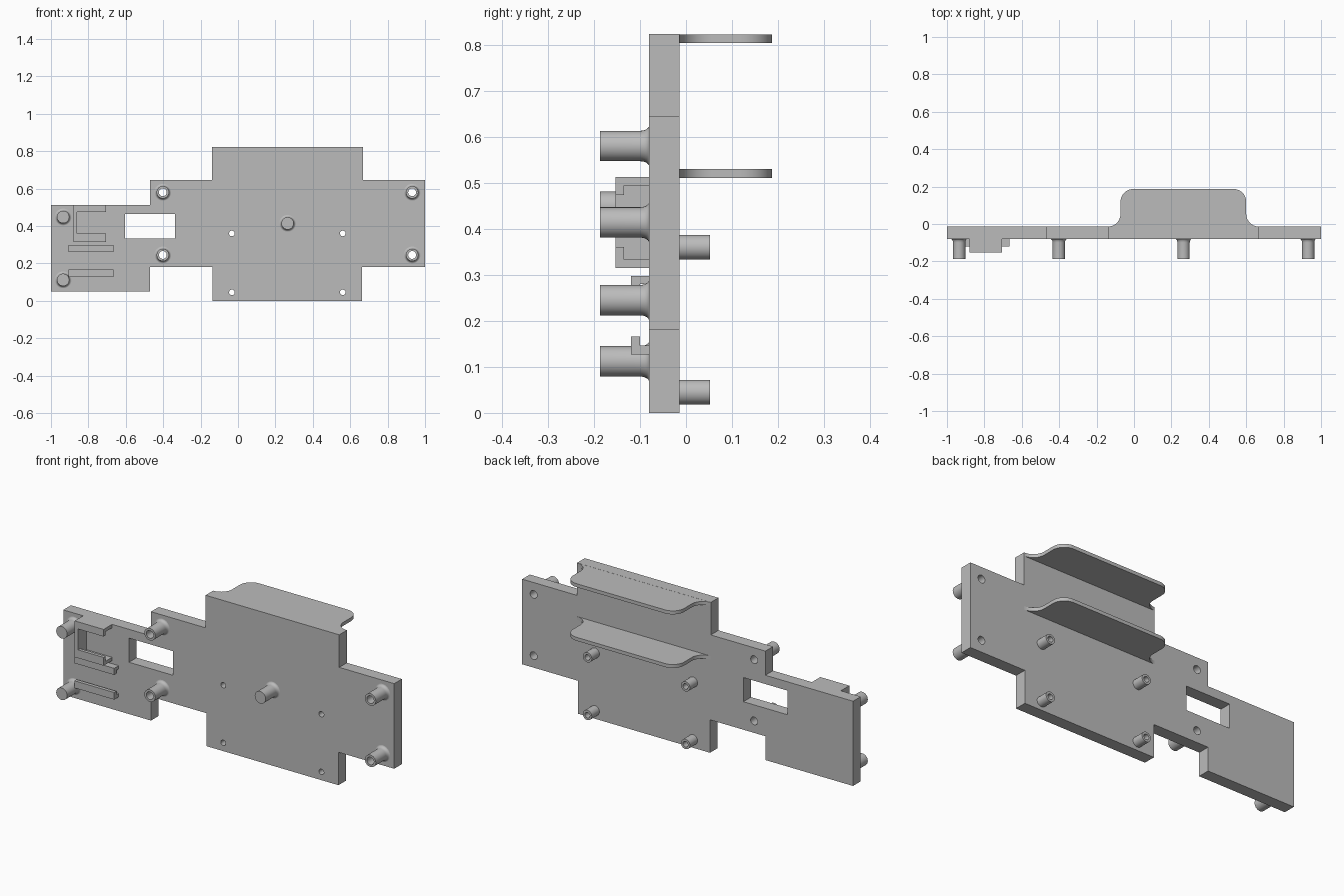
import bpy, bmesh, math

cube = bpy.data.objects.get("Cube")
if cube:
    bpy.data.objects.remove(cube, do_unlink=True)

grey = bpy.data.materials.new("plain grey")
grey.use_nodes = True
COLOUR = (0.5, 0.5, 0.5, 1)
grey.diffuse_color = COLOUR
grey.node_tree.nodes["Principled BSDF"].inputs["Base Color"].default_value = COLOUR

FRONT, BACK = -0.08, -0.014     # the two faces of the plate


def finish(obj, smooth=True):
    obj.data.materials.clear()
    obj.data.materials.append(grey)
    bpy.ops.object.select_all(action='DESELECT')
    obj.select_set(True)
    bpy.context.view_layer.objects.active = obj
    if obj.type == 'CURVE':
        bpy.ops.object.convert(target='MESH')
    if smooth:
        bpy.ops.object.shade_smooth_by_angle(angle=math.radians(35))
    return bpy.context.view_layer.objects.active


def arc(cx, cy, r, start, end, steps=10):
    angles = [math.radians(start + (end - start) * i / steps) for i in range(steps + 1)]
    return [(cx + r * math.cos(a), cy + r * math.sin(a)) for a in angles]


def rect(x0, x1, z0, z1):
    return [(x0, z0), (x1, z0), (x1, z1), (x0, z1)]


def sheet(name, loops, thickness, location, upright):
    """Flat filled outline (later loops are holes) with a thickness."""
    curve = bpy.data.curves.new(name, 'CURVE')
    curve.dimensions = '2D'
    curve.fill_mode = 'BOTH'
    curve.extrude = thickness / 2
    for loop in loops:
        spline = curve.splines.new('POLY')
        spline.points.add(len(loop) - 1)
        for point, (u, v) in zip(spline.points, loop):
            point.co = (u, v, 0, 1)
        spline.use_cyclic_u = True
    obj = bpy.data.objects.new(name, curve)
    obj.location = location
    if upright:
        obj.rotation_euler.x = math.pi / 2
    bpy.context.collection.objects.link(obj)
    return finish(obj)


def lathe(name, profile, x, z, closed):
    """Spin a (radius, y) profile around an axis along y."""
    bm = bmesh.new()
    verts = [bm.verts.new((r, y, 0)) for r, y in profile]
    edges = [bm.edges.new(pair) for pair in zip(verts, verts[1:])]
    if closed:
        edges.append(bm.edges.new((verts[-1], verts[0])))
    bmesh.ops.spin(bm, geom=verts + edges, cent=(0, 0, 0), axis=(0, 1, 0),
                   angle=math.tau, steps=32, use_duplicate=False)
    bmesh.ops.remove_doubles(bm, verts=bm.verts, dist=1e-5)
    bmesh.ops.recalc_face_normals(bm, faces=bm.faces)
    mesh = bpy.data.meshes.new(name)
    bm.to_mesh(mesh)
    bm.free()
    obj = bpy.data.objects.new(name, mesh)
    obj.location = (x, 0, z)
    bpy.context.collection.objects.link(obj)
    return finish(obj)


def box(name, x0, x1, y0, y1, z0, z1):
    bpy.ops.mesh.primitive_cube_add(size=1)
    obj = bpy.context.object
    obj.name = name
    obj.location = ((x0 + x1) / 2, (y0 + y1) / 2, (z0 + z1) / 2)
    obj.scale = (x1 - x0, y1 - y0, z1 - z0)
    return finish(obj, smooth=False)


mounts = [(x, z) for x in (-0.402, 0.931) for z in (0.245, 0.58)]
pegs = [(-0.935, 0.112), (-0.935, 0.448), (0.265, 0.414)]
standoffs = [(x, z) for x in (-0.033, 0.56) for z in (0.045, 0.36)]
MOUNT_HOLE, STANDOFF_HOLE = 0.021, 0.015

# Plate: stepped outline with a window and the through holes
outline = [(-1, 0.05), (-0.47, 0.05), (-0.47, 0.18), (-0.135, 0.18), (-0.135, 0),
           (0.663, 0), (0.663, 0.18), (1, 0.18), (1, 0.645), (0.668, 0.645),
           (0.668, 0.823), (-0.14, 0.823), (-0.14, 0.645), (-0.47, 0.645),
           (-0.47, 0.513), (-1, 0.513)]
holes = [arc(x, z, MOUNT_HOLE, 0, 348.75, 31) for x, z in mounts]
holes += [arc(x, z, STANDOFF_HOLE, 0, 348.75, 31) for x, z in standoffs]
sheet("plate", [outline, rect(-0.603, -0.337, 0.333, 0.465)] + holes,
      BACK - FRONT, (0, (FRONT + BACK) / 2, 0), True)

# Front posts flare where they meet the plate
TIP, SHAFT = -0.187, 0.033
flare = [(SHAFT + 0.012 * (1 - math.cos(a)), FRONT - 0.02 + 0.02 * math.sin(a))
         for a in (math.radians(15 * i) for i in range(7))]
for x, z in mounts:
    lathe("hollow_post", [(MOUNT_HOLE, FRONT), (MOUNT_HOLE, TIP), (SHAFT, TIP)] + flare, x, z, True)
for x, z in pegs:
    lathe("solid_post", [(0, TIP), (SHAFT, TIP)] + flare + [(0, FRONT)], x, z, False)

# Small hollow standoffs on the back
for x, z in standoffs:
    lathe("back_standoff", [(STANDOFF_HOLE, BACK), (STANDOFF_HOLE, 0.052),
                            (0.027, 0.052), (0.027, BACK)], x, z, True)

# Two shelves on the back, with flared roots and rounded outer corners
R = 0.068
x0, x1, tip = -0.14, 0.668, 0.187
shelf = (arc(x1, BACK + R, R, 270, 180) + arc(x1 - 2 * R, tip - R, R, 0, 90)
         + arc(x0 + 2 * R, tip - R, R, 90, 180) + arc(x0, BACK + R, R, 0, -90))
for name, z in (("upper_shelf", 0.813), ("lower_shelf", 0.52)):
    sheet(name, [shelf], 0.019, (0, 0, z), False)

# Square bracket on the front: a side wall and two arms with inward lips
LIP = -0.135
box("bracket_wall", -0.88, -0.86, -0.153, FRONT, 0.315, 0.513)
for name, arm, lip in (("top", (0.494, 0.513), (0.474, 0.513)),
                       ("bottom", (0.315, 0.333), (0.315, 0.36))):
    box("bracket_arm_" + name, -0.86, -0.705, LIP, FRONT, *arm)
    box("bracket_lip_" + name, -0.86, -0.705, -0.153, LIP, *lip)

# Pair of slide rails whose lips face each other
for name, foot, lip in (("upper", (0.28, 0.298), (0.262, 0.298)),
                        ("lower", (0.127, 0.146), (0.127, 0.166))):
    box("rail_foot_" + name, -0.905, -0.665, -0.1, FRONT, *foot)
    box("rail_lip_" + name, -0.905, -0.665, -0.119, -0.1, *lip)
